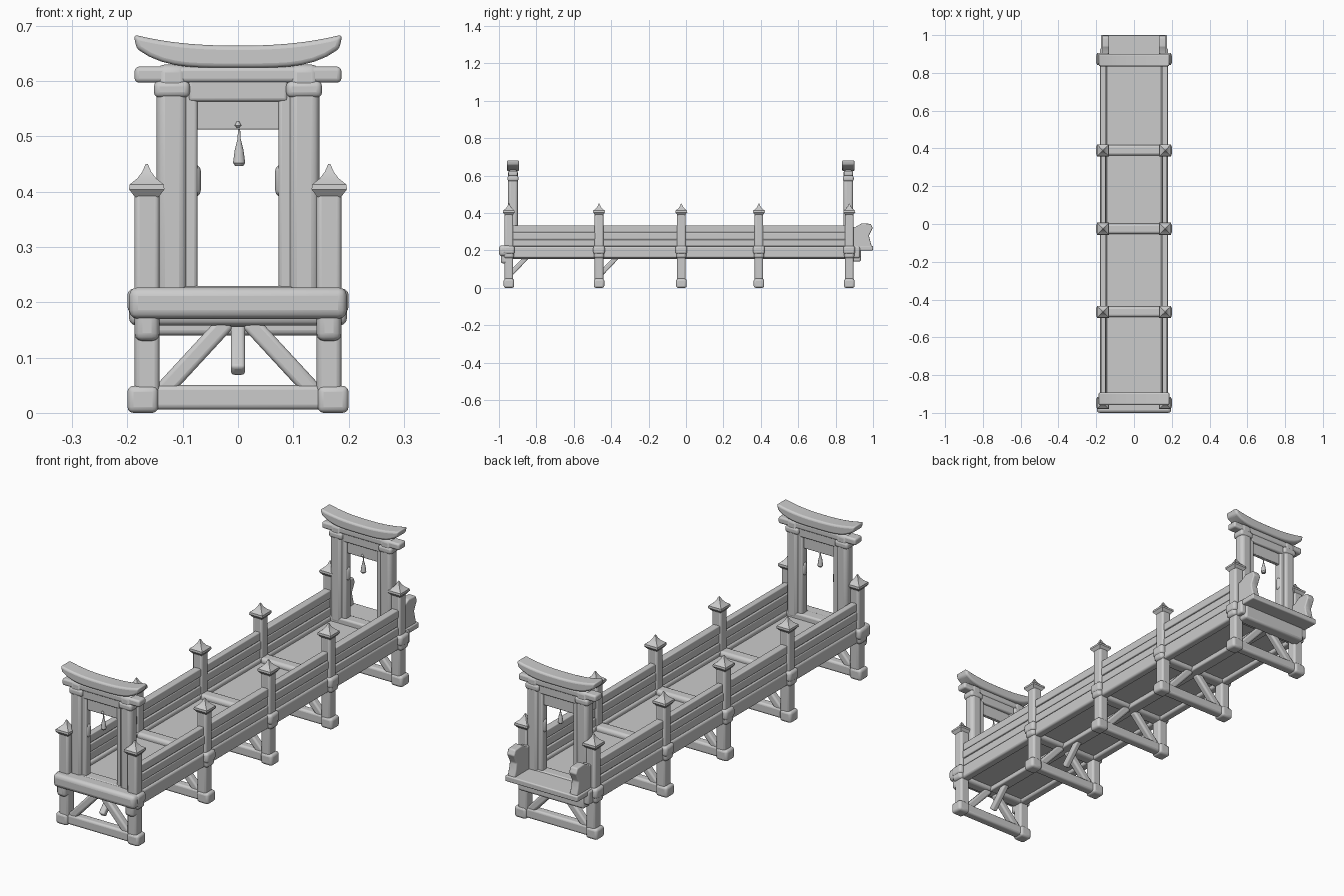
import bpy, bmesh, math
from mathutils import Vector

if "Cube" in bpy.data.objects:
    bpy.data.objects.remove(bpy.data.objects["Cube"])

stone = bpy.data.materials.new("plain_grey")
stone.use_nodes = True
GREY = (0.6, 0.6, 0.6, 1)
stone.diffuse_color = GREY
stone.node_tree.nodes["Principled BSDF"].inputs["Base Color"].default_value = GREY


def finish(name, bm, bevel=0.0):
    bmesh.ops.recalc_face_normals(bm, faces=bm.faces)
    mesh = bpy.data.meshes.new(name)
    bm.to_mesh(mesh)
    bm.free()
    mesh.materials.append(stone)
    obj = bpy.data.objects.new(name, mesh)
    bpy.context.collection.objects.link(obj)
    if bevel:
        mod = obj.modifiers.new("soft_edges", "BEVEL")
        mod.width, mod.segments = bevel, 3
    bpy.ops.object.select_all(action="DESELECT")
    obj.select_set(True)
    bpy.context.view_layer.objects.active = obj
    bpy.ops.object.shade_smooth_by_angle(angle=math.radians(40))
    return obj


def box(name, x, y, z, bevel=0.006):
    """Box spanning the given (min, max) ranges."""
    bm = bmesh.new()
    bmesh.ops.create_cube(bm, size=1)
    for v in bm.verts:
        v.co = [(a + b) / 2 + c * (b - a) for (a, b), c in zip((x, y, z), v.co)]
    return finish(name, bm, bevel)


def beam(name, start, end, width):
    """Square timber running between two points."""
    start, end = Vector(start), Vector(end)
    span = end - start
    bm = bmesh.new()
    bmesh.ops.create_cube(bm, size=1)
    turn = span.to_track_quat("Z", "Y")
    for v in bm.verts:
        local = Vector((v.co.x * width, v.co.y * width, v.co.z * span.length))
        v.co = (start + end) / 2 + turn @ local
    return finish(name, bm, width * 0.25)


def stack(name, x, y, rings, sides=4):
    """Stacked rings of (half width, height), square or round."""
    bm = bmesh.new()
    grow = 1 / math.cos(math.pi / sides)
    loops = []
    for r, z in rings:
        angles = [(k + 0.5) * math.tau / sides for k in range(sides)]
        loops.append([bm.verts.new((x + r * grow * math.cos(a), y + r * grow * math.sin(a), z))
                      for a in angles])
    for low, high in zip(loops, loops[1:]):
        for k in range(sides):
            n = (k + 1) % sides
            bm.faces.new((low[k], low[n], high[n], high[k]))
    bm.faces.new(loops[0])
    bm.faces.new(loops[-1])
    return finish(name, bm)


def prism(name, outline, axis, low, high, bevel):
    """Extrude an outline along x or y."""
    bm = bmesh.new()
    place = (lambda a, b, d: (a, d, b)) if axis == "y" else (lambda a, b, d: (d, a, b))
    face = bm.faces.new([bm.verts.new(place(a, b, low)) for a, b in outline])
    result = bmesh.ops.extrude_face_region(bm, geom=[face])
    shift = Vector(place(0, 0, high - low))
    for v in result["geom"]:
        if isinstance(v, bmesh.types.BMVert):
            v.co += shift
    return finish(name, bm, bevel)


SIDES = (("left", 1), ("right", -1))
BENTS = (-0.947, -0.465, -0.025, 0.39, 0.873)


def side_range(s, a, b):
    return (min(s * a, s * b), max(s * a, s * b))


# Trestles: posts, caps, feet, cross beams and braces
for i, y in enumerate(BENTS):
    box(f"lower_cross_beam_{i}", (-0.19, 0.19), (y - 0.02, y + 0.02), (0.006, 0.05), 0.009)
    box(f"upper_cross_beam_{i}", (-0.197, 0.197), (y - 0.027, y + 0.027), (0.158, 0.225), 0.013)
    for side, s in SIDES:
        x = s * 0.165
        box(f"{side}_post_{i}", side_range(s, 0.142, 0.187), (y - 0.023, y + 0.023), (0.01, 0.402), 0.009)
        box(f"{side}_foot_{i}", side_range(s, 0.144, 0.2), (y - 0.028, y + 0.028), (0, 0.049), 0.011)
        box(f"{side}_joint_{i}", side_range(s, 0.138, 0.2), (y - 0.031, y + 0.031), (0.18, 0.225), 0.012)
        stack(f"{side}_post_cap_{i}", x, y,
              [(0.021, 0.39), (0.032, 0.404), (0.031, 0.413), (0.017, 0.424), (0.008, 0.436), (0.002, 0.45)])
        beam(f"{side}_brace_{i}", (s * 0.14, y, 0.035), (s * 0.02, y, 0.165), 0.032)
    # lengthwise struts under the deck
    if i < 2:
        beam(f"deck_strut_{i}", (0, y + 0.01, 0.075), (0, y + 0.1, 0.17), 0.026)

# Deck and its edge beams
box("deck", (-0.16, 0.16), (-0.96, 0.9), (0.175, 0.205), 0.003)
box("deck_spine", (-0.025, 0.025), (-0.93, 0.88), (0.155, 0.18), 0.006)
for side, s in SIDES:
    box(f"{side}_edge_beam", side_range(s, 0.143, 0.181), (-0.96, 0.93), (0.16, 0.222), 0.009)
    box(f"{side}_beam_end", side_range(s, 0.142, 0.187), (-0.99, -0.94), (0.13, 0.215), 0.014)

# Plank railings between posts
for i, (start, end) in enumerate(zip(BENTS, BENTS[1:])):
    for side, s in SIDES:
        box(f"{side}_rail_panel_{i}", side_range(s, 0.154, 0.172), (start, end), (0.2, 0.328), 0.002)
        for k in range(3):
            z = 0.222 + k * 0.038
            out = 0.003 * ((i + k) % 2)
            box(f"{side}_rail_plank_{i}_{k}", side_range(s, 0.15 - out, 0.176 + out),
                (start, end), (z, z + 0.036), 0.004)

# Front lip and rear landing
box("front_lip", (-0.197, 0.197), (-1.0, -0.93), (0.17, 0.227), 0.016)
box("rear_landing", (-0.175, 0.175), (0.87, 1.0), (0.2, 0.225), 0.005)
box("landing_bearer", (-0.16, 0.16), (0.88, 0.935), (0.14, 0.205), 0.01)
for side, s in SIDES:
    low, high = side_range(s, 0.132, 0.168)
    wing = [(0.88, 0.215), (0.995, 0.215), (0.985, 0.25), (0.978, 0.28),
            (0.998, 0.32), (0.988, 0.342), (0.94, 0.345), (0.905, 0.325), (0.88, 0.325)]
    prism(f"{side}_landing_wing", wing, "x", low, high, 0.005)


def gate(label, y):
    for side, s in SIDES:
        # pillar, inner jamb and collar
        box(f"{label}_{side}_pillar", side_range(s, 0.092, 0.147), (y - 0.026, y + 0.026), (0.2, 0.63), 0.015)
        box(f"{label}_{side}_jamb", side_range(s, 0.073, 0.105), (y - 0.018, y + 0.018), (0.2, 0.59), 0.007)
        box(f"{label}_{side}_jamb_swell", side_range(s, 0.067, 0.1), (y - 0.014, y + 0.014), (0.39, 0.45), 0.013)
        box(f"{label}_{side}_collar", side_range(s, 0.087, 0.152), (y - 0.029, y + 0.029), (0.57, 0.6), 0.01)
    box(f"{label}_tie_beam", (-0.187, 0.187), (y - 0.024, y + 0.024), (0.597, 0.626), 0.008)
    box(f"{label}_inner_lintel", (-0.09, 0.09), (y - 0.02, y + 0.02), (0.563, 0.605), 0.006)
    box(f"{label}_hanging_board", (-0.08, 0.08), (y - 0.008, y + 0.008), (0.512, 0.57), 0.003)
    box(f"{label}_sill", (-0.15, 0.15), (y - 0.025, y + 0.025), (0.19, 0.229), 0.008)
    # curved roof beam with upswept ends
    steps = [k / 8 for k in range(-8, 9)]
    top = [(0.189 * t, 0.664 + 0.02 * abs(t) ** 2.4) for t in steps]
    under = [(0.183 * t, 0.624 + 0.034 * abs(t) ** 4) for t in reversed(steps)]
    prism(f"{label}_roof_beam", top + under, "y", y - 0.033, y + 0.033, 0.008)
    # hanging bell
    stack(f"{label}_bell_knot", 0, y - 0.009, [(0.002, 0.515), (0.006, 0.52), (0.002, 0.527)], 8)
    stack(f"{label}_bell", 0.002, y - 0.005,
          [(0.007, 0.446), (0.011, 0.452), (0.008, 0.475), (0.003, 0.495), (0.0015, 0.518)], 10)


gate("front_gate", -0.925)
gate("rear_gate", 0.868)
